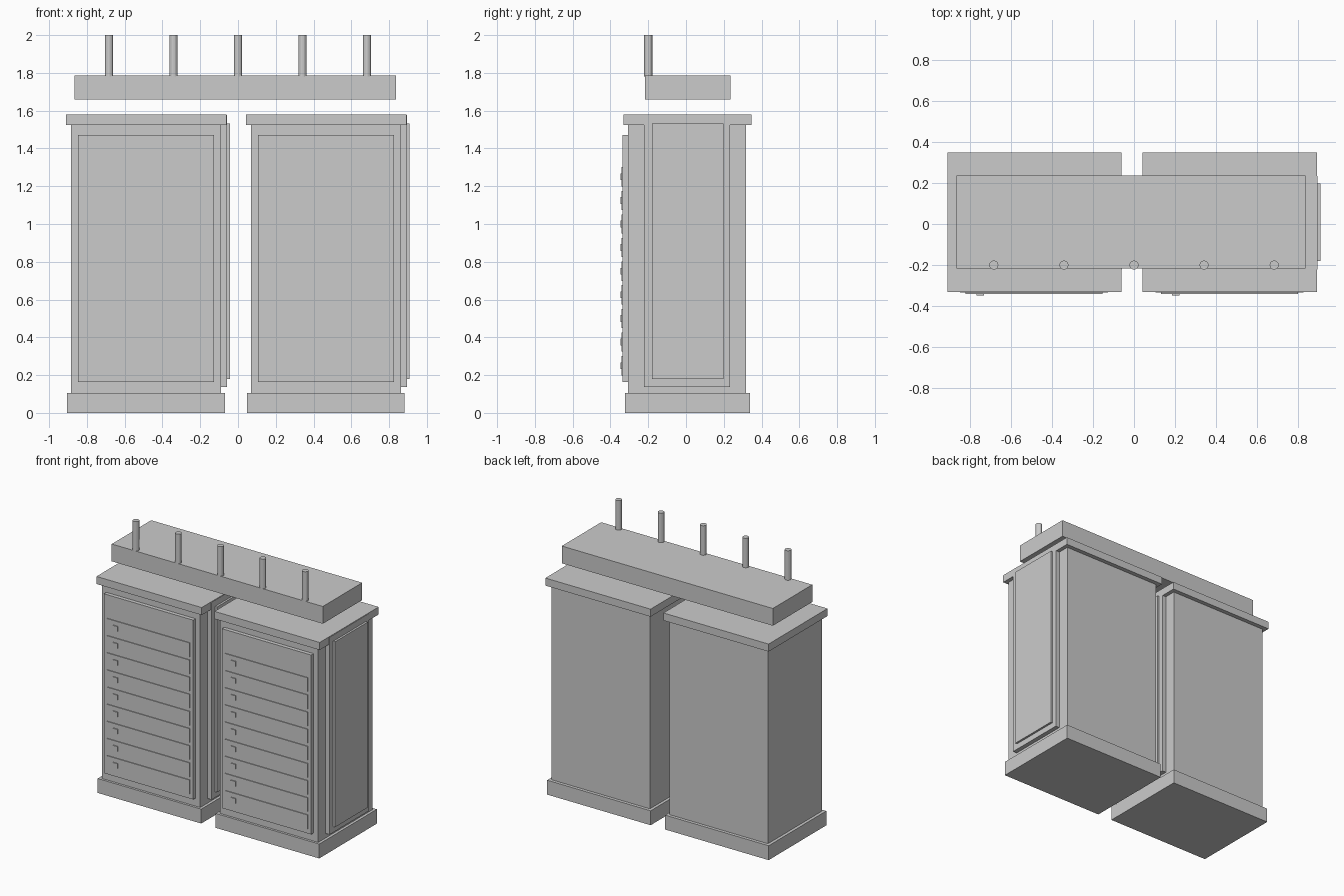
import bpy, bmesh
from mathutils import Matrix, Vector

if "Cube" in bpy.data.objects:
    bpy.data.objects.remove(bpy.data.objects["Cube"])


def make_object(name, bm):
    mesh = bpy.data.meshes.new(name)
    bm.to_mesh(mesh)
    bm.free()
    obj = bpy.data.objects.new(name, mesh)
    bpy.context.collection.objects.link(obj)
    return obj


def box(name, x, y, z):
    """Box from (min, max) ranges."""
    lo, hi = Vector((x[0], y[0], z[0])), Vector((x[1], y[1], z[1]))
    bm = bmesh.new()
    bmesh.ops.create_cube(bm, size=1, matrix=Matrix.Translation((lo + hi) / 2)
                          @ Matrix.Diagonal((hi - lo).to_4d()))
    return make_object(name, bm)


def rod(name, x, y, z0, z1, radius):
    bm = bmesh.new()
    bmesh.ops.create_cone(bm, cap_ends=True, segments=16, radius1=radius, radius2=radius,
                          depth=z1 - z0, matrix=Matrix.Translation((x, y, (z0 + z1) / 2)))
    return make_object(name, bm)


def cabinet(side, dx):
    def part(name, x, y, z):
        box(f"{side}_{name}", (x[0] + dx, x[1] + dx), y, z)

    # plinth, carcass and top slab
    part("base", (-0.905, -0.07), (-0.324, 0.34), (0, 0.105))
    part("body", (-0.883, -0.09), (-0.307, 0.317), (0.105, 1.526))
    part("top_slab", (-0.91, -0.061), (-0.331, 0.348), (1.525, 1.58))
    # stepped panel on the right side
    part("side_frame", (-0.095, -0.058), (-0.222, 0.233), (0.138, 1.577))
    part("side_panel", (-0.062, -0.043), (-0.18, 0.198), (0.18, 1.532))
    # front panel with nine drawers and square knobs
    part("front_panel", (-0.847, -0.127), (-0.335, -0.3), (0.164, 1.472))
    for i in range(9):
        z = 0.25 + 0.125 * i
        part(f"drawer_{i + 1}", (-0.82, -0.153), (-0.341, -0.33), (z - 0.051, z + 0.051))
        part(f"knob_{i + 1}", (-0.767, -0.73), (-0.348, -0.335), (z - 0.018, z + 0.018))


cabinet("left", 0)
cabinet("right", 0.952)

# overhead beam hung from five rods
box("overhead_beam", (-0.866, 0.837), (-0.218, 0.236), (1.659, 1.785))
for i in range(5):
    rod(f"hanger_rod_{i + 1}", (i - 2) * 0.3415, -0.2, 1.78, 2.0, 0.022)
